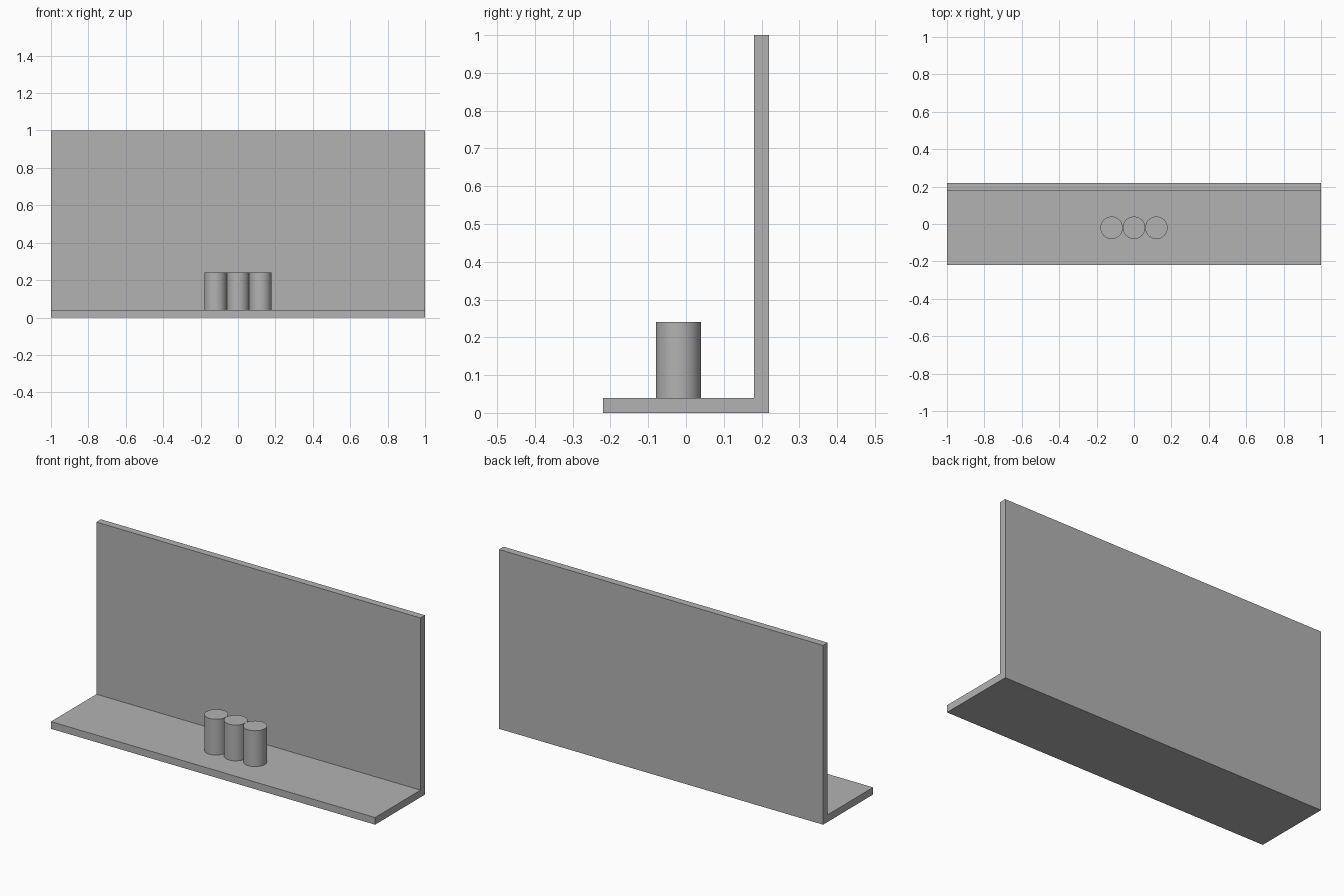
import bpy
import math

cube = bpy.data.objects.get("Cube")
if cube:
    bpy.data.objects.remove(cube, do_unlink=True)

# Single plain grey
grey = bpy.data.materials.new("plain_grey")
grey.use_nodes = True
colour = (0.45, 0.45, 0.45, 1)
grey.diffuse_color = colour
grey.node_tree.nodes["Principled BSDF"].inputs["Base Color"].default_value = colour

HALF_DEPTH = 0.22
THICK = 0.04


def finish(name):
    obj = bpy.context.object
    obj.name = name
    obj.data.materials.append(grey)
    return obj


def extruded_profile(name, points, length):
    """Sweep a closed (y, z) outline along x, centred on x = 0."""
    n = len(points)
    verts = [(x, y, z) for x in (-length / 2, length / 2) for y, z in points]
    faces = [tuple(reversed(range(n))), tuple(range(n, 2 * n))]
    faces += [(i, (i + 1) % n, (i + 1) % n + n, i + n) for i in range(n)]
    mesh = bpy.data.meshes.new(name)
    mesh.from_pydata(verts, [], faces)
    obj = bpy.data.objects.new(name, mesh)
    bpy.context.collection.objects.link(obj)
    bpy.context.view_layer.objects.active = obj
    return finish(name)


# L-shaped shelf: base ledge and upright back panel in one piece
front, back = -HALF_DEPTH, HALF_DEPTH
extruded_profile("shelf_with_back_panel", [
    (front, 0), (back, 0), (back, 1),
    (back - THICK, 1), (back - THICK, THICK), (front, THICK)], 2)

# Row of three touching cylinders standing on the ledge
radius, height = 0.06, 0.2
for i, side in enumerate(("right", "middle", "left")):
    bpy.ops.mesh.primitive_cylinder_add(
        vertices=32, radius=radius, depth=height,
        location=((i - 1) * 2 * radius, -0.02, THICK + height / 2))
    finish(side + "_cylinder")
    bpy.ops.object.shade_smooth_by_angle(angle=math.radians(30))
